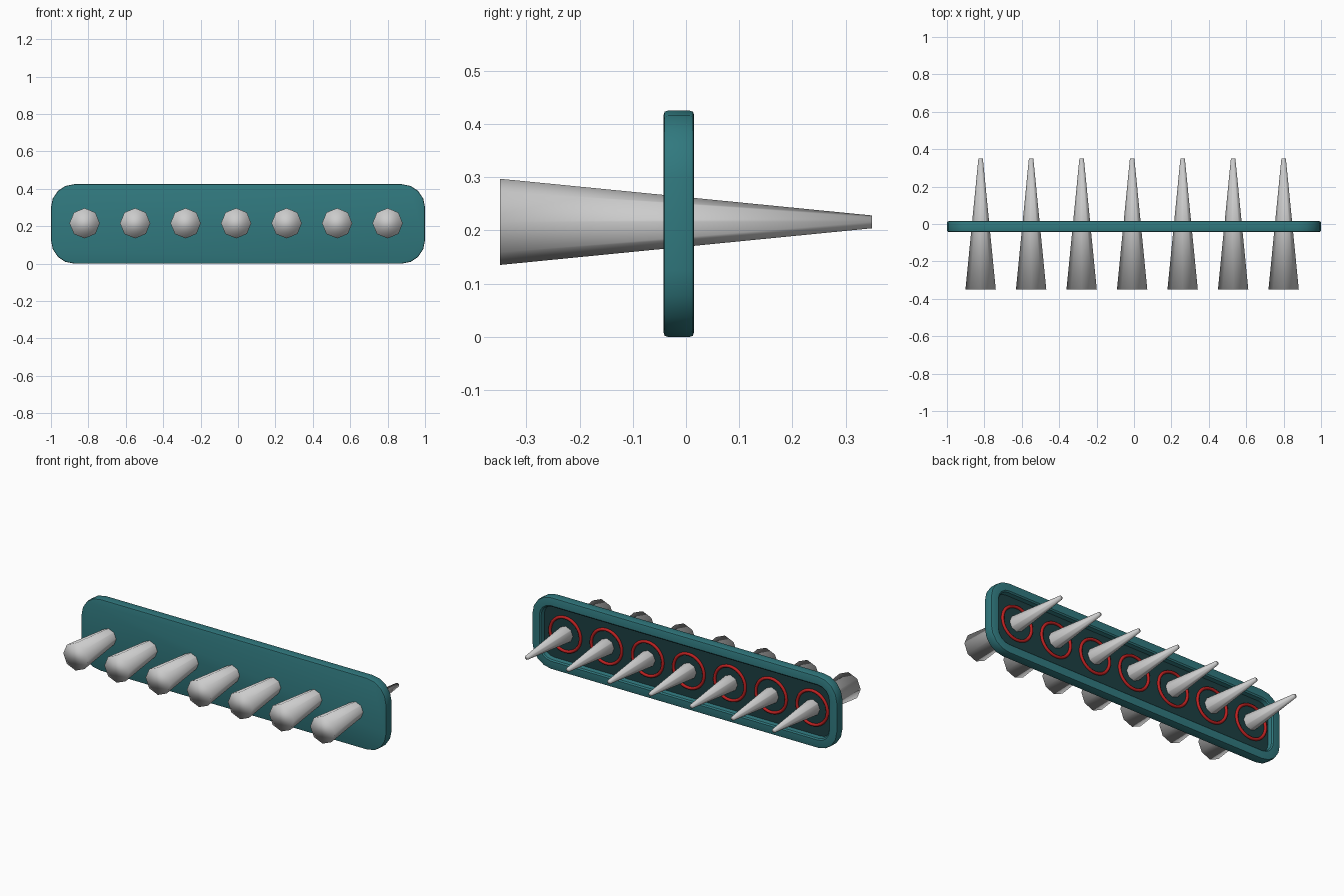
import bpy, bmesh, math
from mathutils import Matrix

if "Cube" in bpy.data.objects:
    bpy.data.objects.remove(bpy.data.objects["Cube"])

CENTRE_Z = 0.2125
SPIKE_Z = 0.216
SPIKE_X = [-0.82 + 0.27 * i for i in range(7)]


def material(name, colour):
    m = bpy.data.materials.new(name)
    m.diffuse_color = (*colour, 1)
    m.use_nodes = True
    m.node_tree.nodes["Principled BSDF"].inputs["Base Color"].default_value = m.diffuse_color
    return m


def finish(bm, name, mats=(), angle=None):
    bmesh.ops.recalc_face_normals(bm, faces=bm.faces)
    me = bpy.data.meshes.new(name)
    bm.to_mesh(me)
    bm.free()
    ob = bpy.data.objects.new(name, me)
    bpy.context.collection.objects.link(ob)
    for m in mats:
        me.materials.append(m)
    if angle is None:
        for p in me.polygons:
            p.use_smooth = True
    else:
        bpy.ops.object.select_all(action='DESELECT')
        ob.select_set(True)
        bpy.context.view_layer.objects.active = ob
        bpy.ops.object.shade_smooth_by_angle(angle=math.radians(angle))
    return ob


def rounded_outline(bm, inset, y, segs=4):
    """Ring of vertices around a rounded rectangle in the xz plane."""
    r = 0.125 - inset
    cx, cz = 1 - 0.125, 0.2125 - 0.125
    ring = []
    for q, (sx, sz) in enumerate([(1, 1), (-1, 1), (-1, -1), (1, -1)]):
        for k in range(segs + 1):
            a = math.pi / 2 * (q + k / segs)
            ring.append(bm.verts.new((sx * cx + r * math.cos(a), y,
                                      CENTRE_Z + sz * cz + r * math.sin(a))))
    return ring


teal = material("teal", (0.03, 0.19, 0.21))
dark = material("dark_teal", (0.012, 0.05, 0.055))
red = material("red", (0.5, 0.015, 0.015))

# Plate: softened tray with a raised rim and recessed floor at the back
bm = bmesh.new()
profile = [(0.008, -0.042), (0.002, -0.040), (0, -0.034), (0, 0.007), (0.002, 0.013),
           (0.008, 0.015), (0.048, 0.015), (0.056, 0.009), (0.06, -0.015)]
rings = [rounded_outline(bm, i, y) for i, y in profile]
for a, b in zip(rings, rings[1:]):
    for i in range(len(a)):
        j = (i + 1) % len(a)
        bm.faces.new((a[i], a[j], b[j], b[i]))
bm.faces.new(rings[0])
bm.faces.new(rings[-1]).material_index = 1
finish(bm, "backing_plate", (teal, dark), 35)

# Spikes: eight-sided tapers passing through the plate
for n, x in enumerate(SPIKE_X):
    bm = bmesh.new()
    bmesh.ops.create_cone(bm, cap_ends=True, segments=8, radius1=0.081, radius2=0.012,
                          depth=0.7, matrix=Matrix.Translation((x, 0, SPIKE_Z))
                          @ Matrix.Rotation(-math.pi / 2, 4, 'X'))
    finish(bm, f"spike_{n + 1}")

# Red rings lying on the recessed floor
for n, x in enumerate(SPIKE_X):
    bpy.ops.mesh.primitive_torus_add(location=(x, -0.012, SPIKE_Z),
                                     rotation=(math.pi / 2, 0, 0),
                                     major_radius=0.1, minor_radius=0.009,
                                     major_segments=32, minor_segments=8)
    ob = bpy.context.object
    ob.name = f"red_ring_{n + 1}"
    ob.data.materials.append(red)
    bpy.ops.object.shade_smooth()
